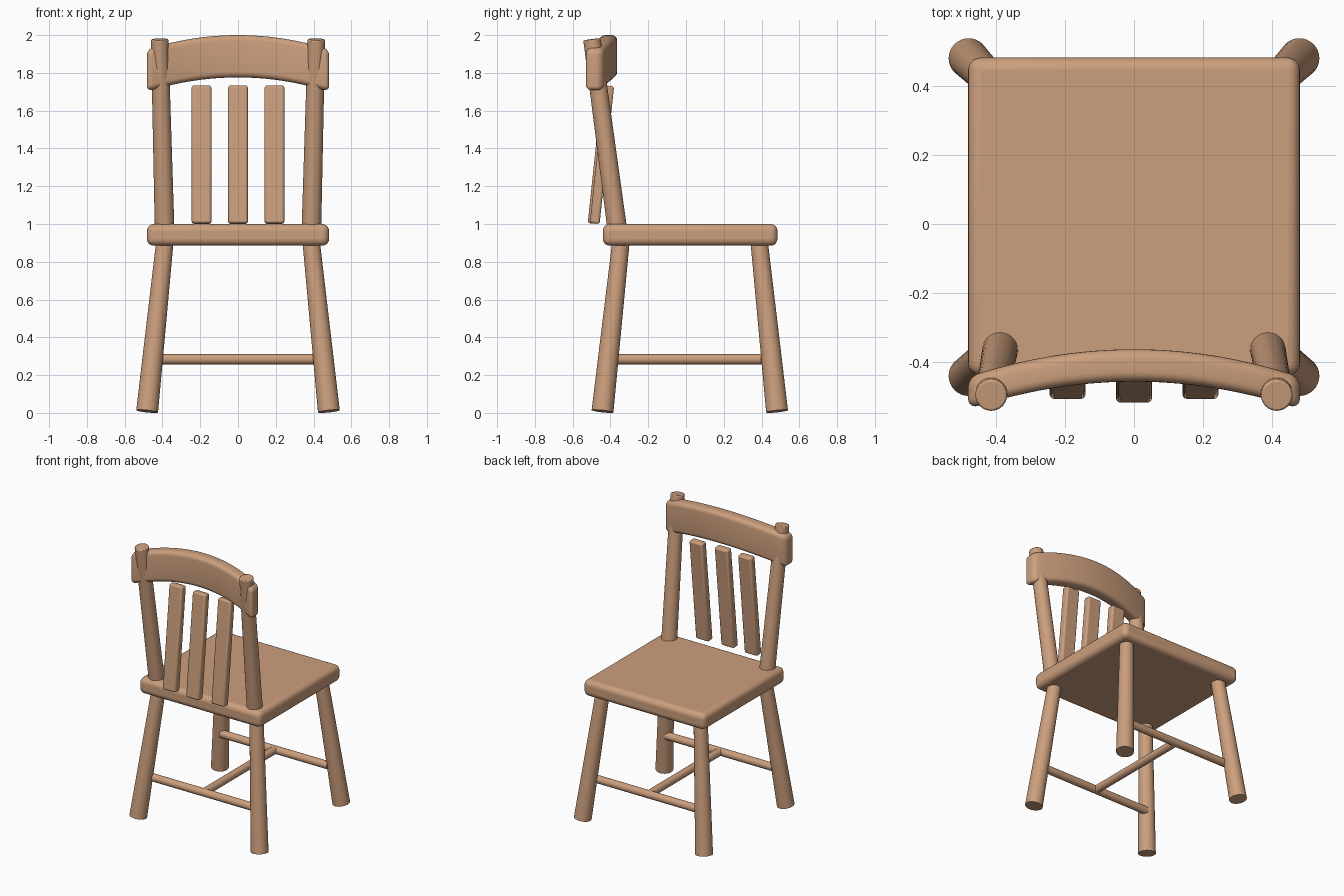
import bpy, math
from mathutils import Vector

if "Cube" in bpy.data.objects:
    bpy.data.objects.remove(bpy.data.objects["Cube"])

wood = bpy.data.materials.new("light_wood")
wood.diffuse_color = (0.60, 0.345, 0.205, 1)
wood.use_nodes = True
wood.node_tree.nodes["Principled BSDF"].inputs["Base Color"].default_value = wood.diffuse_color


def finish(ob, name, angle=35):
    ob.name = name
    ob.data.materials.append(wood)
    bpy.ops.object.select_all(action='DESELECT')
    ob.select_set(True)
    bpy.context.view_layer.objects.active = ob
    bpy.ops.object.shade_smooth_by_angle(angle=math.radians(angle))
    return ob


def rod(name, a, b, ra, rb, bevel=0.0):
    """Tapered round rod from a to b."""
    a, b = Vector(a), Vector(b)
    bpy.ops.mesh.primitive_cone_add(vertices=32, radius1=ra, radius2=rb,
                                    depth=(b - a).length, location=(a + b) / 2)
    ob = bpy.context.object
    ob.rotation_euler = Vector((0, 0, 1)).rotation_difference(b - a).to_euler()
    if bevel:
        add_bevel(ob, bevel, 2)
    return finish(ob, name)


def add_bevel(ob, width, segments):
    m = ob.modifiers.new("rounding", 'BEVEL')
    m.width, m.segments, m.limit_method = width, segments, 'ANGLE'
    m.angle_limit = math.radians(40)


def box(name, size, loc, bevel, segments=4, tilt=0.0):
    """Rounded box."""
    bpy.ops.mesh.primitive_cube_add(size=1, location=loc)
    ob = bpy.context.object
    for v in ob.data.vertices:
        v.co = [c * s for c, s in zip(v.co, size)]
    ob.rotation_euler.x = tilt
    add_bevel(ob, bevel, segments)
    return finish(ob, name)


# Seat
box("seat", (0.964, 0.924, 0.115), (0, 0.022, 0.9425), 0.036, 5)

for side, s in (("left", -1), ("right", 1)):
    # Splayed legs, thicker at the floor
    rod(f"front_leg_{side}", (s * 0.481, -0.442, 0.0085), (s * 0.388, -0.345, 0.9), 0.058, 0.046)
    rod(f"back_leg_{side}", (s * 0.481, 0.482, 0.0085), (s * 0.388, 0.388, 0.9), 0.058, 0.046)
    # Leaning posts of the backrest
    rod(f"post_{side}", (s * 0.388, -0.361, 0.95), (s * 0.415, -0.498, 1.978), 0.052, 0.046, 0.006)

# Stretchers forming an H
rod("stretcher_front", (-0.425, -0.385, 0.284), (0.425, -0.385, 0.284), 0.027, 0.027)
rod("stretcher_back", (-0.425, 0.42, 0.284), (0.425, 0.42, 0.284), 0.027, 0.027)
rod("stretcher_middle", (0, -0.385, 0.284), (0, 0.42, 0.284), 0.027, 0.027)

# Slats
for i, x in enumerate((-0.193, 0, 0.193)):
    y = -0.456 if x == 0 else -0.445
    box(f"slat_{i + 1}", (0.104, 0.052, 0.733), (x, y, 1.367), 0.012, 3, math.radians(-6))

# Curved top rail: rounded section swept along x, ends shrunk for rounding
W, HY, HZ, R = 0.482, 0.047, 0.112, 0.03


def section(inset):
    pts = []
    r = R - inset
    for k in range(4):
        cy = (HY - R) * (1 if k in (0, 3) else -1)
        cz = (HZ - R) * (1 if k in (0, 1) else -1)
        for j in range(6):
            t = math.radians(90 * k + 18 * j)
            pts.append((cy + r * math.cos(t), cz + r * math.sin(t)))
    return pts


end = [(W - R + R * math.sin(t), R - R * math.cos(t))
       for t in (math.radians(15 * j) for j in range(6))] + [(W, R * 0.95)]
inner = [(W - R) * i / 12 for i in range(-11, 12)]
stations = [(-x, i) for x, i in reversed(end)] + [(x, 0) for x in inner] + end
verts, faces = [], []
for x, inset in stations:
    bend = (x / W) ** 2
    for y, z in section(inset):
        verts.append((x, -0.411 - 0.08 * bend + y, 1.888 - 0.075 * bend + z))
n = 24
for i in range(len(stations) - 1):
    for j in range(n):
        a, b = i * n + j, i * n + (j + 1) % n
        faces.append((a, b, b + n, a + n))
faces.append(tuple(reversed(range(n))))
faces.append(tuple(range(len(verts) - n, len(verts))))
mesh = bpy.data.meshes.new("top_rail")
mesh.from_pydata(verts, [], faces)
rail = bpy.data.objects.new("top_rail", mesh)
bpy.context.collection.objects.link(rail)
finish(rail, "top_rail", 40)
